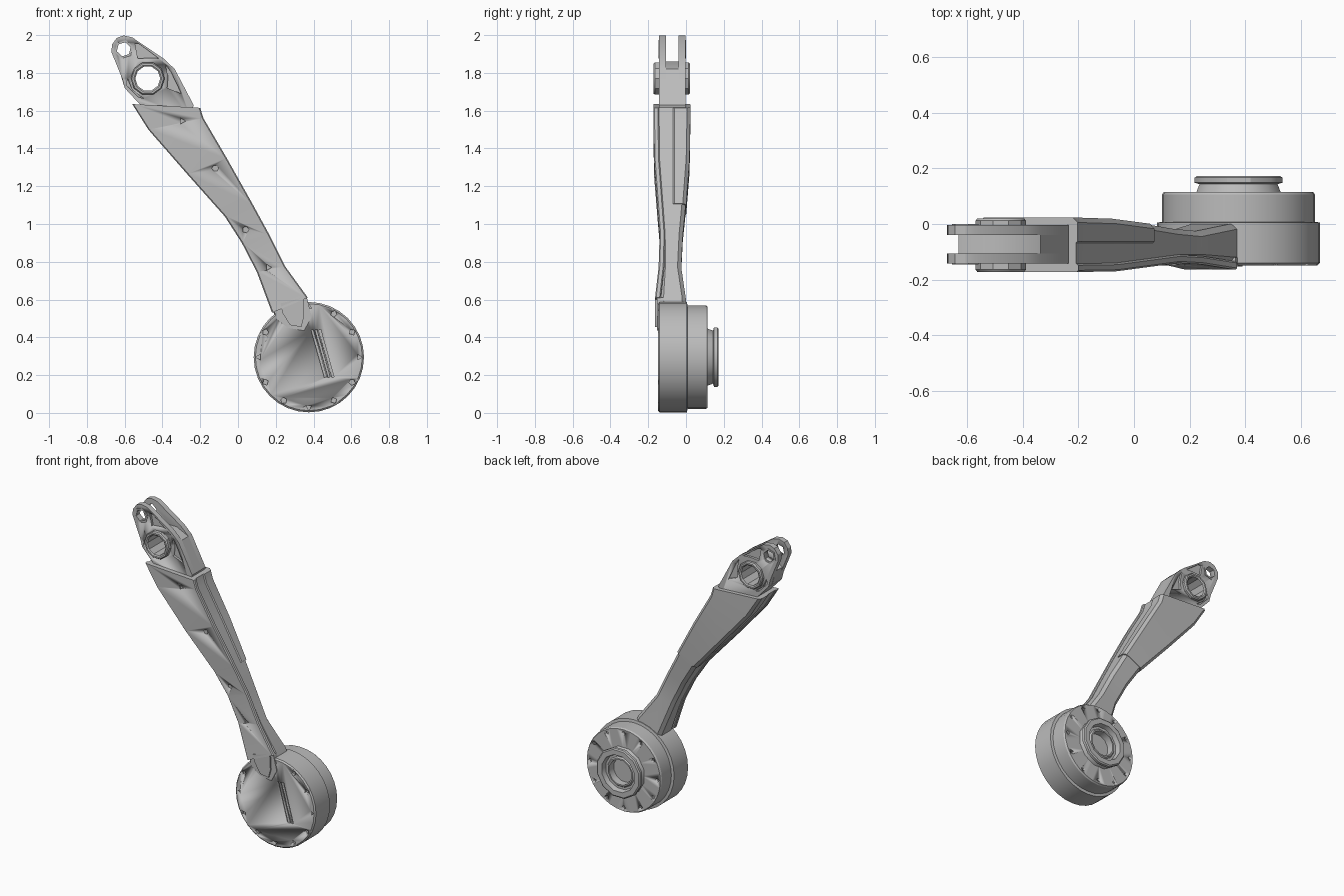
import bpy, bmesh, math
from mathutils import Vector

if "Cube" in bpy.data.objects:
    bpy.data.objects.remove(bpy.data.objects["Cube"])

grey = bpy.data.materials.new("plain grey")
grey.use_nodes = True
grey.diffuse_color = (0.5, 0.5, 0.5, 1)
grey.node_tree.nodes["Principled BSDF"].inputs["Base Color"].default_value = (0.5, 0.5, 0.5, 1)


def finish(name, bm, angle=30):
    """Turn a bmesh into a named, shaded object."""
    bmesh.ops.remove_doubles(bm, verts=bm.verts, dist=1e-5)
    bmesh.ops.recalc_face_normals(bm, faces=bm.faces)
    mesh = bpy.data.meshes.new(name)
    bm.to_mesh(mesh)
    bm.free()
    mesh.materials.append(grey)
    ob = bpy.data.objects.new(name, mesh)
    bpy.context.collection.objects.link(ob)
    select(ob)
    bpy.ops.object.shade_smooth_by_angle(angle=math.radians(angle))
    return ob


def select(ob):
    bpy.ops.object.select_all(action="DESELECT")
    ob.select_set(True)
    bpy.context.view_layer.objects.active = ob


def add_prism(bm, points, y0, y1):
    """Extrude an outline in x, z along y."""
    front = [bm.verts.new((x, y0, z)) for x, z in points]
    back = [bm.verts.new((x, y1, z)) for x, z in points]
    bridge(bm, front, back)
    bm.faces.new(front)
    bm.faces.new(back)


def bridge(bm, a, b):
    for i in range(len(a)):
        j = (i + 1) % len(a)
        bm.faces.new((a[i], a[j], b[j], b[i]))


def prism(name, points, y0, y1):
    bm = bmesh.new()
    add_prism(bm, points, y0, y1)
    return finish(name, bm)


def circle(cx, cz, r, n, turn=0.0):
    return [(cx + r * math.cos(turn + math.tau * i / n),
             cz + r * math.sin(turn + math.tau * i / n)) for i in range(n)]


def lathe(name, profile, centre, n, closed=False, turn=0.0):
    """Revolve (radius, y) pairs around an axis along y."""
    bm = bmesh.new()
    rings = [[bm.verts.new((x, y, z)) for x, z in circle(*centre, r, n, turn)] for r, y in profile]
    for a, b in zip(rings, rings[1:]):
        bridge(bm, a, b)
    if closed:
        bridge(bm, rings[-1], rings[0])
    else:
        bm.faces.new(rings[0])
        bm.faces.new(rings[-1])
    return finish(name, bm)


def loft(name, sections, chamfer):
    """Skin chamfered box sections: left edge, right edge, front y, back y."""
    bm = bmesh.new()
    rings = []
    for left, right, y0, y1 in sections:
        a, b = Vector((left[0], 0, left[1])), Vector((right[0], 0, right[1]))
        c = (b - a).normalized() * chamfer
        ring = [(a + c, y0), (b - c, y0), (b, y0 + chamfer), (b, y1 - chamfer),
                (b - c, y1), (a + c, y1), (a, y1 - chamfer), (a, y0 + chamfer)]
        rings.append([bm.verts.new((p.x, y, p.z)) for p, y in ring])
    for p, q in zip(rings, rings[1:]):
        bridge(bm, p, q)
    bm.faces.new(rings[0])
    bm.faces.new(rings[-1])
    return finish(name, bm, 25)


def cut(ob, cutter):
    """Subtract a cutter, then discard it."""
    cutter.hide_render = True
    mod = ob.modifiers.new("cut", "BOOLEAN")
    mod.operation, mod.solver, mod.object = "DIFFERENCE", "EXACT", cutter
    select(ob)
    bpy.ops.object.modifier_apply(modifier="cut")
    bpy.data.objects.remove(cutter)


def cutter_set(shapes):
    bm = bmesh.new()
    for points, y0, y1 in shapes:
        add_prism(bm, points, y0, y1)
    return finish("cutter", bm)


# Drum: wide front case, narrower back case and an open centre
AXIS = (0.375, 0.295)
drum = lathe("drum", [(0.283, -0.148), (0.292, -0.14), (0.292, 0.005), (0.274, 0.008),
                      (0.274, 0.105), (0.268, 0.115), (0.13, 0.115), (0.125, 0.06)], AXIS, 32)

# Screw pits round both drum faces and three grooves on the front
pits = []
for i in range(12):
    a = math.tau * i / 12
    x, z = AXIS[0] + 0.265 * math.cos(a), AXIS[1] + 0.265 * math.sin(a)
    pits.append((circle(x, z, 0.017, 3 + i % 3, a), -0.16, -0.132))
    x, z = AXIS[0] + 0.245 * math.cos(a), AXIS[1] + 0.245 * math.sin(a)
    pits.append((circle(x, z, 0.014, 4, a), 0.1, 0.13))
for i in range(3):
    x = 0.387 + 0.02 * i
    pits.append(([(x, 0.437), (x + 0.011, 0.441), (x + 0.081, 0.191), (x + 0.07, 0.187)], -0.16, -0.136))
cut(drum, cutter_set(pits))

# Hub: faceted flange with a stepped bore
lathe("hub", [(0.16, 0.105), (0.145, 0.143), (0.163, 0.148), (0.163, 0.166), (0.155, 0.172),
              (0.122, 0.172), (0.115, 0.14), (0.1, 0.14), (0.092, 0.15), (0.083, 0.15),
              (0.078, 0.07)], AXIS, 12, turn=math.pi / 12)

# Arm sections from the head down to the drum
SECTIONS = [
    ((-0.56, 1.635), (-0.2, 1.615), -0.172, 0.02),
    ((-0.475, 1.5), (-0.183, 1.56), -0.172, 0.02),
    ((-0.27, 1.265), (-0.06, 1.35), -0.17, 0.016),
    ((-0.07, 1.04), (0.075, 1.11), -0.152, -0.002),
    ((0.02, 0.9), (0.165, 0.945), -0.138, -0.017),
    ((0.1, 0.745), (0.25, 0.775), -0.137, -0.025),
    ((0.18, 0.53), (0.37, 0.61), -0.147, 0.0),
    ((0.21, 0.45), (0.4, 0.53), -0.14, 0.0),
]


def inset(section, amount, y0, y1):
    a, b = Vector(section[0]), Vector(section[1])
    d = (b - a).normalized() * amount
    return tuple(a + d), tuple(b - d), y0, y1


loft("arm_body", [inset(s, 0.008, s[2] + 0.008, s[3]) for s in SECTIONS], 0.02)
# Front cover panel, flaring out over the drum
flare = [0, 0, 0, 0, 0.002, 0.008, 0.017]
cover = loft("front_cover", [inset(s, 0.0, s[2] - f, s[2] - f + 0.03)
                             for s, f in zip(SECTIONS, flare)], 0.006)
cut(cover, cutter_set([(circle(x, z, 0.018, n), -0.2, y) for x, z, n, y in (
    (-0.295, 1.545, 3, -0.16), (-0.12, 1.295, 6, -0.155),
    (0.04, 0.97, 5, -0.134), (0.16, 0.77, 3, -0.132))]))
# Back shell covering the upper arm, with a stepped lower edge
loft("back_shell", [inset(s, 0.002, -0.08, s[3] + 0.003) for s in SECTIONS[:4]], 0.018)

# Tongue that clips the cover onto the drum
bm = bmesh.new()
outer = [(0.19, 0.545), (0.365, 0.61), (0.39, 0.51), (0.35, 0.435), (0.265, 0.45), (0.205, 0.495)]
add_prism(bm, outer, -0.153, -0.12)
add_prism(bm, [(0.225, 0.58), (0.345, 0.61), (0.35, 0.51), (0.335, 0.455), (0.275, 0.465), (0.235, 0.53)],
          -0.163, -0.14)
finish("cover_tongue", bm)

# Fork head: two cheeks and a solid block between them
SMALL, LARGE = (-0.605, 1.925), (-0.478, 1.77)
CHEEK = [(-0.67, 1.91), (-0.667, 1.95), (-0.642, 1.985), (-0.605, 1.998), (-0.56, 1.988),
         (-0.39, 1.873), (-0.335, 1.82), (-0.235, 1.63), (-0.25, 1.56), (-0.45, 1.56),
         (-0.535, 1.65), (-0.6, 1.72), (-0.613, 1.77)]
POCKETS = [
    [(-0.385, 1.845), (-0.355, 1.805), (-0.3, 1.69), (-0.375, 1.72), (-0.37, 1.78)],
    [(-0.545, 1.955), (-0.525, 1.955), (-0.42, 1.877), (-0.47, 1.88), (-0.53, 1.875)],
    [(-0.59, 1.735), (-0.575, 1.72), (-0.53, 1.673), (-0.5, 1.665), (-0.56, 1.71), (-0.585, 1.77)],
]
for name, y0, y1, outside in (("front_cheek", -0.142, -0.106, -0.142), ("back_cheek", -0.039, -0.003, -0.003)):
    cheek = prism(name, CHEEK, y0, y1)
    holes = [(circle(*SMALL, 0.038, 6, 0.3), -0.3, 0.1), (circle(*LARGE, 0.075, 10), -0.3, 0.1)]
    holes += [(p, outside - 0.016, outside + 0.016) for p in POCKETS]
    cut(cheek, cutter_set(holes))
core = prism("fork_block", [(-0.335, 1.82), (-0.42, 1.86), (-0.55, 1.86), (-0.63, 1.82), (-0.6, 1.72),
                            (-0.535, 1.65), (-0.45, 1.56), (-0.25, 1.56), (-0.235, 1.63)], -0.108, -0.037)
cut(core, cutter_set([(circle(*LARGE, 0.075, 10), -0.3, 0.1)]))

# Pivot bushing through the head and thin rims round the small eye
lathe("pivot_bushing", [(0.066, -0.166), (0.074, -0.172), (0.084, -0.172), (0.09, -0.164), (0.09, 0.012),
                        (0.084, 0.02), (0.074, 0.02), (0.066, 0.014)], LARGE, 10, closed=True)
for side, y in (("front", -0.1425), ("back", -0.0025)):
    lathe(side + "_eye_rim", [(0.038, y - 0.003), (0.05, y - 0.003), (0.05, y + 0.003), (0.038, y + 0.003)],
          SMALL, 6, closed=True, turn=0.3)
